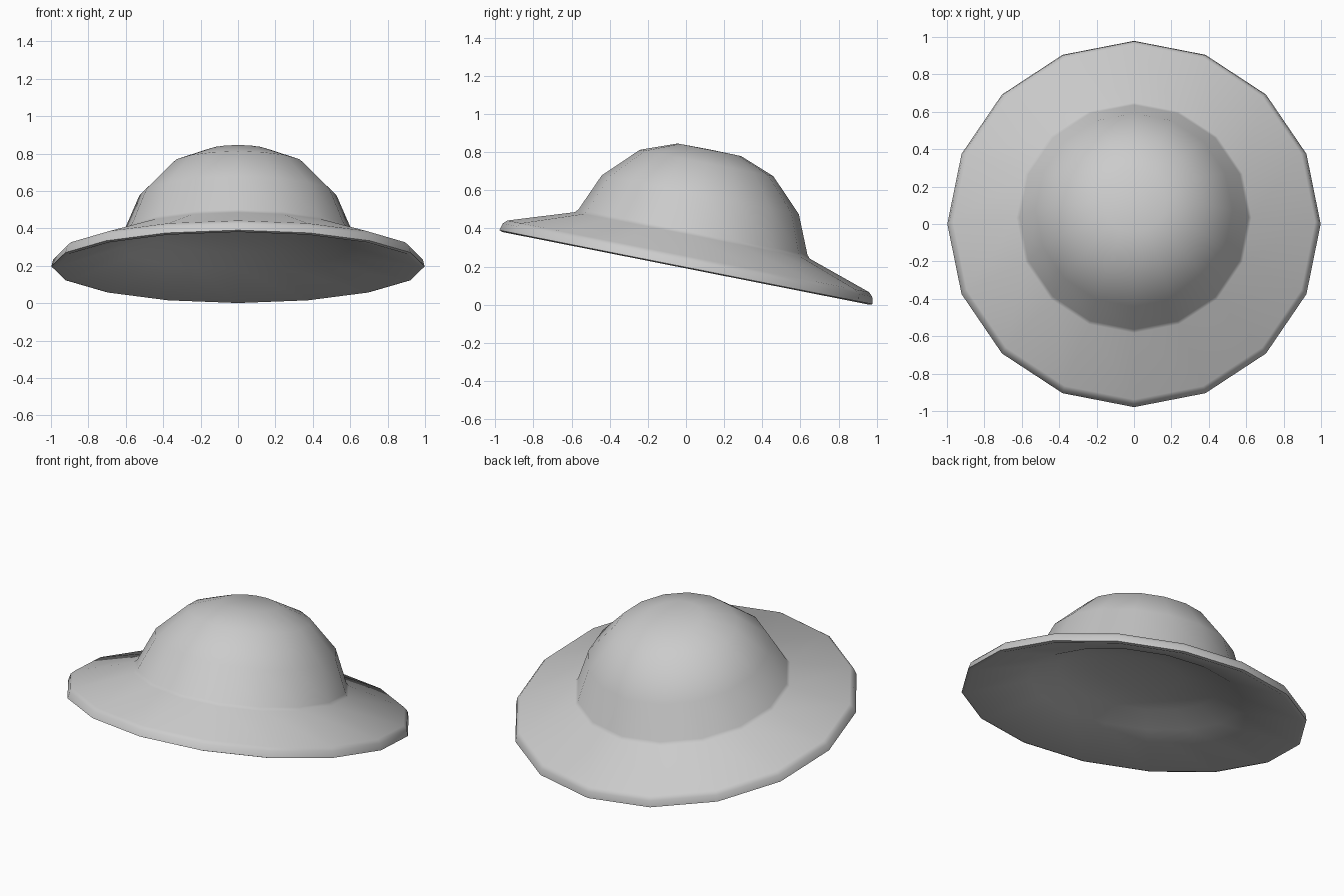
import bpy, bmesh, math
from mathutils import Matrix

if "Cube" in bpy.data.objects:
    bpy.data.objects.remove(bpy.data.objects["Cube"])

SIDES = 16
TILT = math.radians(11.2)
# Tilt so the back edge touches the ground
PLACE = (Matrix.Translation((0, 0, 0.998 * math.sin(TILT) + 0.003))
         @ Matrix.Rotation(-TILT, 4, 'X'))

# (radius, height): crown, tight seam, brim, rounded rim, shallow hollow beneath
profile = [
    (0.17, 0.628), (0.357, 0.557), (0.527, 0.387), (0.612, 0.188), (0.628, 0.17),
    (0.968, 0.058), (0.988, 0.038), (0.998, 0.0),
    (0.978, -0.006), (0.615, 0.105), (0.47, 0.17), (0.25, 0.205),
]

bm = bmesh.new()
rings = [[bm.verts.new((r * math.cos(2 * math.pi * i / SIDES),
                        r * math.sin(2 * math.pi * i / SIDES), h))
          for i in range(SIDES)] for r, h in profile]
for a, b in zip(rings, rings[1:]):
    for i in range(SIDES):
        j = (i + 1) % SIDES
        bm.faces.new((a[i], b[i], b[j], a[j]))

# Fans closing the crown top and the hollow
for ring, h in ((rings[0], 0.63), (rings[-1], 0.215)):
    tip = bm.verts.new((0, 0, h))
    for i in range(SIDES):
        bm.faces.new((ring[i], ring[(i + 1) % SIDES], tip))
bmesh.ops.recalc_face_normals(bm, faces=bm.faces[:])
bm.transform(PLACE)

mesh = bpy.data.meshes.new("hat")
bm.to_mesh(mesh)
bm.free()
hat = bpy.data.objects.new("hat", mesh)
bpy.context.collection.objects.link(hat)
bpy.context.view_layer.objects.active = hat
hat.select_set(True)
bpy.ops.object.shade_smooth_by_angle(angle=math.radians(80))
